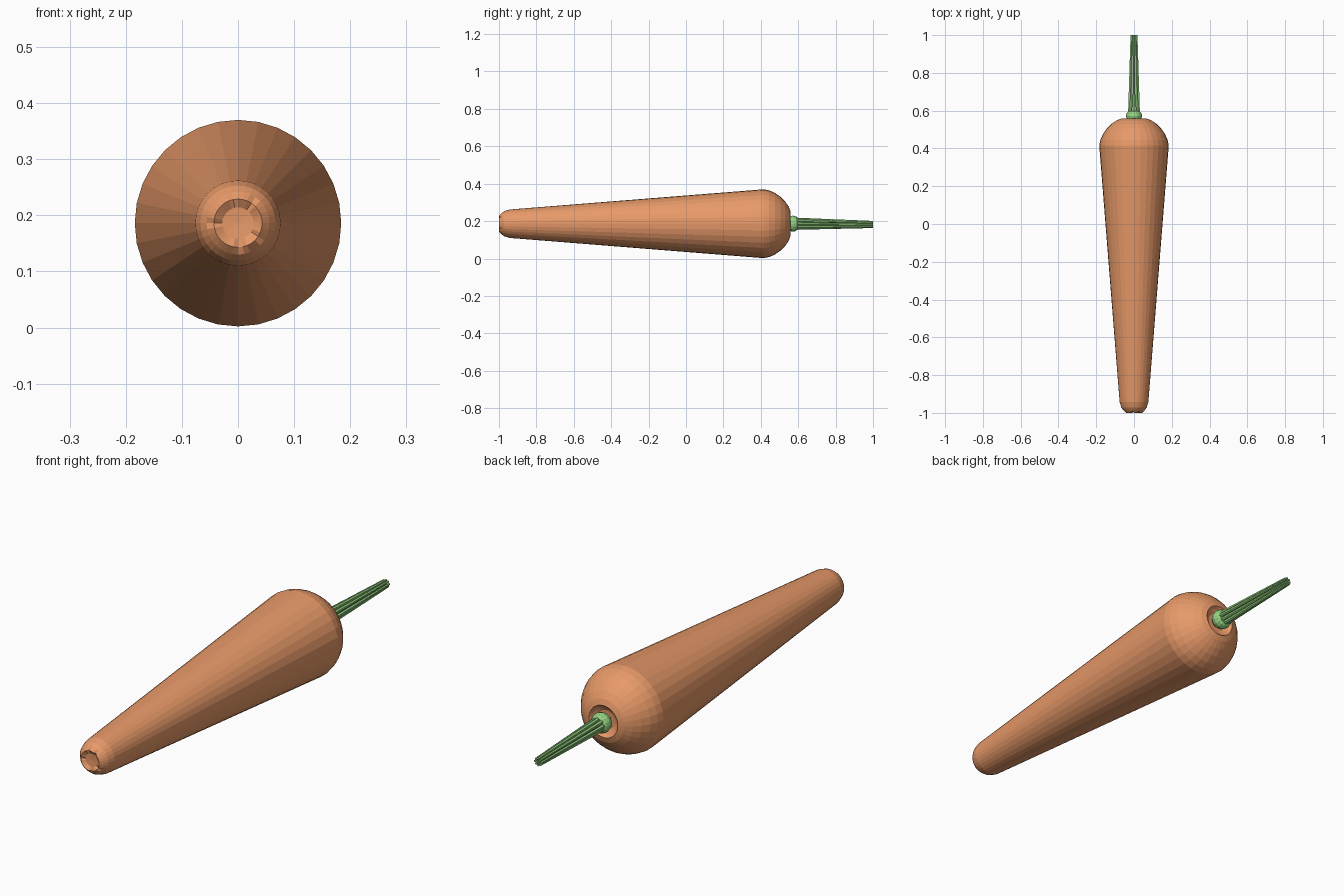
import bpy, bmesh, math, random
from mathutils import Vector

if "Cube" in bpy.data.objects:
    bpy.data.objects.remove(bpy.data.objects["Cube"])

random.seed(4)
CZ = 0.186  # height of the carrot's axis


def material(name, rgb):
    m = bpy.data.materials.new(name)
    m.diffuse_color = (*rgb, 1)
    m.use_nodes = True
    m.node_tree.nodes["Principled BSDF"].inputs["Base Color"].default_value = m.diffuse_color
    return m


def finish(bm, name, mat):
    bmesh.ops.recalc_face_normals(bm, faces=bm.faces)
    me = bpy.data.meshes.new(name)
    bm.to_mesh(me)
    bm.free()
    me.materials.append(mat)
    ob = bpy.data.objects.new(name, me)
    bpy.context.collection.objects.link(ob)
    return ob


def lathe(name, profile, sides, mat, dent_ring=None):
    """Revolve (y, radius) points around the y axis, closing both ends."""
    bm = bmesh.new()
    rings = []
    for i, (y, r) in enumerate(profile):
        if r == 0:
            rings.append([bm.verts.new((0, y, CZ))] * sides)
            continue
        ring = []
        for k in range(sides):
            a = 2 * math.pi * k / sides
            dy = random.choice((0, 0, 0.008)) if i == dent_ring else 0
            ring.append(bm.verts.new((r * math.sin(a), y + dy, CZ + r * math.cos(a))))
        rings.append(ring)
    for a, b in zip(rings, rings[1:]):
        for k in range(sides):
            n = (k + 1) % sides
            bm.faces.new(list(dict.fromkeys((a[k], a[n], b[n], b[k]))))
    return finish(bm, name, mat)


orange = material("carrot_orange", (0.80, 0.32, 0.14))
green = material("leaf_green", (0.30, 0.65, 0.22))

# Root: dented tip, long taper, rounded shoulder, hollow crown
root = [(-0.988, 0), (-0.99, 0.028), (-1.0, 0.043), (-0.987, 0.056), (-0.972, 0.067),
        (-0.943, 0.076), (0.415, 0.184), (0.445, 0.178), (0.475, 0.165),
        (0.505, 0.144), (0.53, 0.119), (0.549, 0.092), (0.558, 0.068),
        (0.545, 0.058), (0.535, 0.04), (0.533, 0)]
lathe("carrot_root", root, 32, orange, dent_ring=2)

# Rounded green crown sitting in the hollow
crown = [(0.535, 0), (0.54, 0.025), (0.555, 0.038), (0.572, 0.043),
         (0.588, 0.039), (0.598, 0.029), (0.601, 0)]
lathe("stem_crown", crown, 16, green)

# Bundle of thin cut stalks converging slightly towards the end
bm = bmesh.new()
for i in range(9):
    a = 2 * math.pi * i / 8
    r0, r1 = (0.024, 0.014) if i < 8 else (0, 0)
    d = Vector((math.sin(a), 0, math.cos(a)))
    rings = []
    for y, r, t in ((0.585, r0, 0.0085), (1.0, r1, 0.005)):
        c = d * r + Vector((0, y, CZ - (0.004 if y == 1 else 0)))
        rings.append([bm.verts.new(c + Vector((t * math.sin(math.pi * k / 3), 0,
                                               t * math.cos(math.pi * k / 3))))
                      for k in range(6)])
    for k in range(6):
        n = (k + 1) % 6
        bm.faces.new((rings[0][k], rings[0][n], rings[1][n], rings[1][k]))
    for ring in rings:
        bm.faces.new(ring)
finish(bm, "stalks", green)
